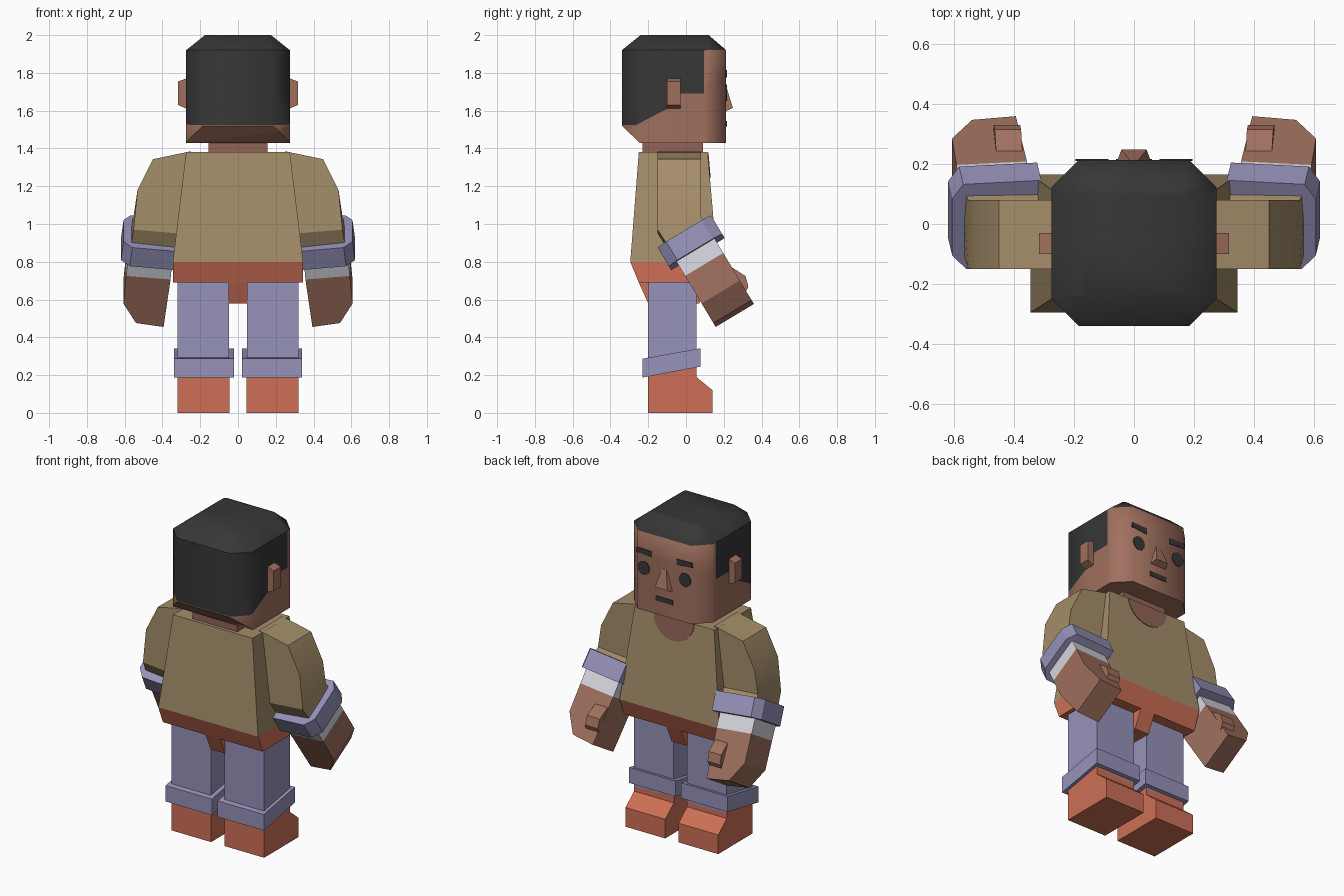
import bpy, bmesh, math
from mathutils import Vector

if "Cube" in bpy.data.objects:
    bpy.data.objects.remove(bpy.data.objects["Cube"])


def material(name, rgb):
    m = bpy.data.materials.new(name)
    lin = [((c / 255 + 0.055) / 1.055) ** 2.4 for c in rgb]
    m.diffuse_color = (*lin, 1)
    m.use_nodes = True
    m.node_tree.nodes["Principled BSDF"].inputs["Base Color"].default_value = m.diffuse_color
    return m


SKIN = material("warm brown skin", (160, 112, 94))
NECK = material("muted brown skin", (145, 100, 86))
HAIR = material("charcoal hair", (55, 55, 55))
TAN = material("tan shirt", (165, 142, 106))
LAV = material("lavender cloth", (150, 146, 186))
RED = material("brick red", (205, 112, 86))
WHITE = material("pale grey cuff", (215, 217, 224))


def finish(name, bm, mats, smooth=30):
    bmesh.ops.recalc_face_normals(bm, faces=bm.faces)
    me = bpy.data.meshes.new(name)
    bm.to_mesh(me)
    bm.free()
    for m in mats:
        me.materials.append(m)
    ob = bpy.data.objects.new(name, me)
    bpy.context.collection.objects.link(ob)
    bpy.ops.object.select_all(action='DESELECT')
    ob.select_set(True)
    bpy.context.view_layer.objects.active = ob
    bpy.ops.object.shade_smooth_by_angle(angle=math.radians(smooth))
    return ob


def loft_mesh(rings):
    """Closed body through rings that have equal point counts."""
    bm = bmesh.new()
    vs = [[bm.verts.new(p) for p in r] for r in rings]
    n = len(rings[0])
    for a, b in zip(vs, vs[1:]):
        for i in range(n):
            j = (i + 1) % n
            bm.faces.new((a[i], a[j], b[j], b[i]))
    bm.faces.new(vs[0])
    bm.faces.new(vs[-1])
    return bm


def loft(name, rings, mat, smooth=30):
    return finish(name, loft_mesh(rings), [mat], smooth)


def rect(x0, x1, y0, y1, z):
    return [(x0, y0, z), (x1, y0, z), (x1, y1, z), (x0, y1, z)]


def pair(name, rings, mat, smooth=30):
    """The same part on both sides of the body."""
    for side, s in (("right", 1), ("left", -1)):
        loft(f"{side}_{name}", [[(s * x, y, z) for x, y, z in r] for r in rings], mat, smooth)


# Head: eight-sided block with a sloped crown and a cut at the nape
def octagon(x, y0, y1, c, z):
    return [(x - c, y0, z), (x, y0 + c, z), (x, y1 - c, z), (x - c, y1, z),
            (c - x, y1, z), (-x, y1 - c, z), (-x, y0 + c, z), (c - x, y0, z)]


bm = loft_mesh([octagon(.275, -.34, .213, .09, 1.43), octagon(.275, -.34, .213, .09, 1.92),
                octagon(.175, -.24, .12, .01, 2.0)])


def geometry():
    return bm.verts[:] + bm.edges[:] + bm.faces[:]


cut = bmesh.ops.bisect_plane(bm, geom=geometry(), plane_co=(0, -.34, 1.52),
                             plane_no=(0, -.09, -.095), clear_outer=True)
bmesh.ops.contextual_create(bm, geom=[e for e in cut["geom_cut"] if isinstance(e, bmesh.types.BMEdge)])
# Hairline cuts
for co, no in (((0, 0, 1.69), (0, 0, 1)), ((0, 0, 1.525), (0, 0, 1)), ((0, .095, 0), (0, 1, 0)),
               ((0, -.065, 0), (0, 1, 0)), ((0, -.257, 1.528), (0, -.52, 1))):
    bmesh.ops.bisect_plane(bm, geom=geometry(), plane_co=co, plane_no=no)
for f in bm.faces:
    c = f.calc_center_median()
    side = c.y < -.065 and c.z > max(1.525, 1.528 + .52 * (c.y + .257))
    if c.z > 1.92 or (c.y < .095 and c.z > 1.69) or side:
        f.material_index = 1
finish("head", bm, [SKIN, HAIR], 46)

# Ears, nose, neck
pair("ear", [[(.26, -.10, 1.605), (.26, -.03, 1.605), (.26, -.03, 1.775), (.26, -.10, 1.775)],
             [(.317, -.10, 1.63), (.317, -.03, 1.63), (.317, -.03, 1.755), (.317, -.10, 1.755)]], SKIN)
loft("nose", [[(-.06, .2, 1.59), (.06, .2, 1.59), (.02, .2, 1.73), (-.02, .2, 1.73)],
              [(-.042, .248, 1.615), (.042, .248, 1.615), (.015, .214, 1.725), (-.015, .214, 1.725)]], SKIN)
loft("neck", [rect(-.155, .155, -.23, .09, 1.35), rect(-.155, .155, -.23, .09, 1.45)], NECK)


# Face details as thin plates
def face_plate(name, outline, sides=(1,)):
    for s in sides:
        loft(name, [[(s * x, y, z) for x, z in outline] for y in (.210, .217)], HAIR)


face_plate("eye", [(.143 + .042 * math.cos(i * math.pi / 6), 1.695 + .044 * math.sin(i * math.pi / 6))
                   for i in range(12)], (1, -1))
face_plate("eyebrow", [(.085, 1.775), (.195, 1.785), (.19, 1.815), (.085, 1.812)], (1, -1))
face_plate("mouth", [(-.06, 1.515), (.06, 1.515), (.06, 1.545), (-.06, 1.545)])

# Shirt body
loft("shirt", [rect(-.345, .345, -.295, .165, .80), rect(-.275, .275, -.25, .115, 1.38)], TAN)

# Neckline patch on the chest
half_disc = [(.14 * math.cos(a), 1.379 - .135 * math.sin(a))
             for a in (math.pi * i / 10 for i in range(11))]
loft("neckline", [[(x, .115 + .086 * (1.38 - z) + o, z) for x, z in half_disc]
                  for o in (-.002, .004)], NECK)

# Hips and the strip between the legs
loft("hips", [rect(-.345, .345, -.25, .12, .69), rect(-.345, .345, -.295, .165, .80)], RED)
loft("crotch", [rect(-.05, .05, -.2, .07, .58), rect(-.05, .05, -.25, .12, .69)], RED)

# Legs, rolled hems and shoes
pair("leg", [rect(.047, .32, -.2, .055, .22), rect(.047, .32, -.2, .055, .69)], LAV)
hem = [(-.23, .187), (.077, .245), (.077, .342), (-.23, .287)]
pair("trouser_hem", [[(x, y, z) for y, z in hem] for x in (.02, .34)], LAV)
shoe = [(-.2, 0), (.14, 0), (.14, .12), (.055, .19), (.055, .25), (-.2, .25)]
pair("shoe", [[(x, y, z) for y, z in shoe] for x in (.046, .321)], RED)


# Sleeves: shoulder, upper arm, elbow, end inside the cuff
def sleeve_ring(xi, zi, xo, zo, yb=-.15, yf=.08, rise=0):
    return [(xi, yb, zi), (xo, yb, zo), (xo, yf, zo + rise), (xi, yf, zi + rise)]


pair("sleeve", [sleeve_ring(.25, 1.385, .45, 1.343), sleeve_ring(.26, 1.18, .532, 1.18),
                sleeve_ring(.315, .95, .553, .97, rise=.07),
                sleeve_ring(.335, .84, .572, .86, -.08, .125, .12)], TAN)

# Forearm frame: u runs across the arm, d runs down toward the hand
ORIGIN, U, D = Vector((0, .0575, .85)), Vector((0, .857, .515)), Vector((0, .515, -.857))


def arm(x, u, d):
    p = ORIGIN + U * u + D * d
    return (x, p.y, p.z)


def forearm_part(name, outline, u0, u1, mat):
    pair(name, [[arm(x, u, d) for x, d in outline] for u in (u0, u1)], mat)


forearm_part("shirt_cuff", [(.347, -.03), (.582, -.05), (.592, .075), (.357, .097)], -.118, .118, WHITE)
forearm_part("hand", [(.357, .097), (.592, .075), (.607, .245), (.54, .366), (.394, .39)],
             -.118, .118, SKIN)

# Rolled sleeve band with cut outer corners
band = [(.315, -.165), (.565, -.165), (.612, -.11), (.612, .11), (.575, .165), (.315, .165)]
pair("sleeve_band", [[arm(x + shift, u, d - .1 * (x - .47)) for x, u in band]
                     for d, shift in ((-.119, -.006), (-.004, .008))], LAV)

# Thumbs on the front of the hands
thumb = [(.10, .15), (.118, .163), (.156, .24), (.141, .295), (.11, .317), (.10, .317)]
pair("thumb", [[arm(x + .06 * d, u, d) for u, d in thumb] for x in (.362, .45)], SKIN)
